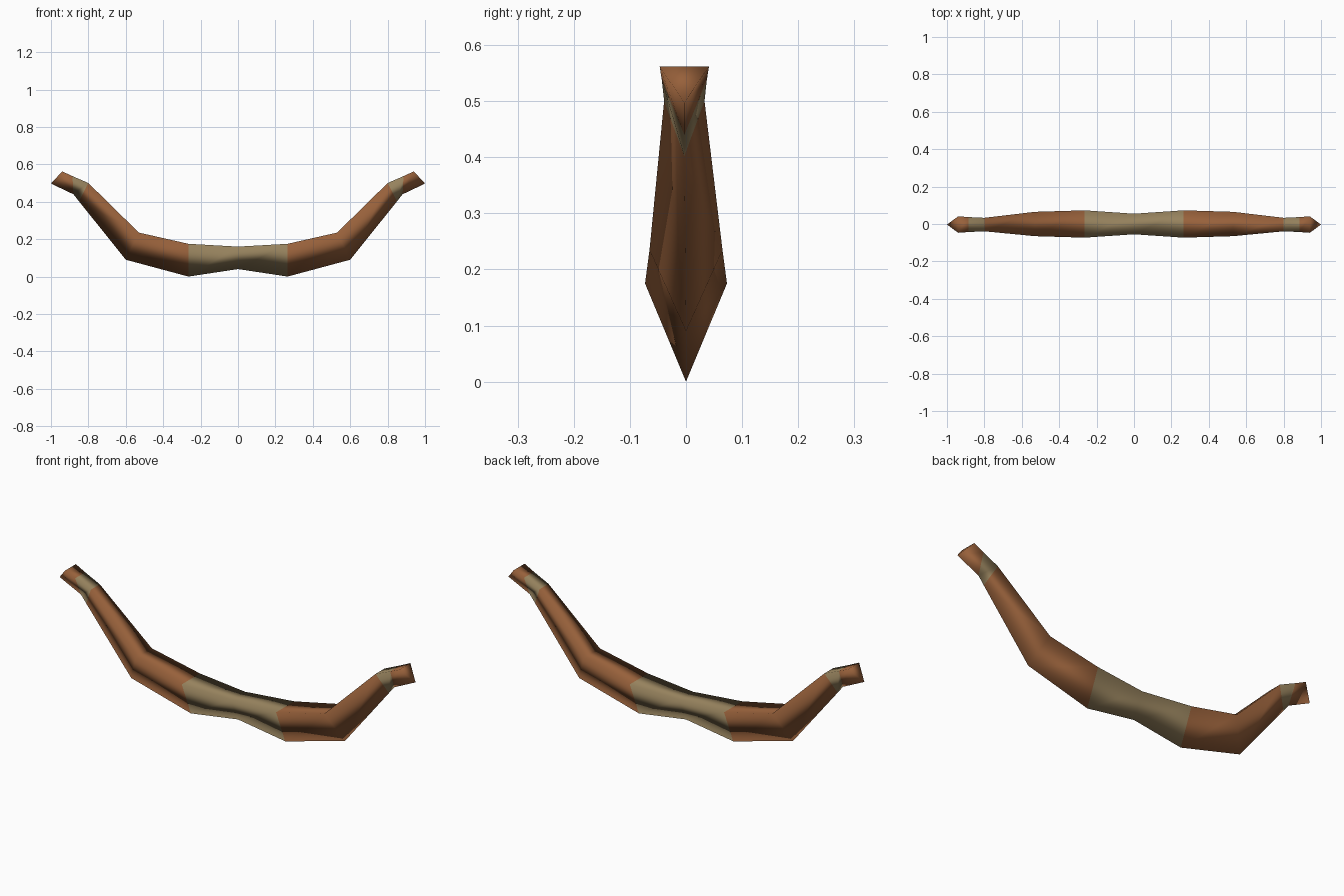
import bpy, bmesh

if "Cube" in bpy.data.objects:
    bpy.data.objects.remove(bpy.data.objects["Cube"])

def make_material(name, color):
    m = bpy.data.materials.new(name)
    m.diffuse_color = (*color, 1)
    m.use_nodes = True
    m.node_tree.nodes["Principled BSDF"].inputs["Base Color"].default_value = m.diffuse_color
    return m

wood = make_material("brown wood", (0.31, 0.118, 0.043))
wrap = make_material("tan wrap", (0.305, 0.223, 0.110))

# Half of the bow, centre to tip: flat inner side, keel on the outer side
# (inner x, inner z, keel x, keel z, half width, y shift)
half = [
    (0.00, 0.160, 0.00, 0.040, 0.055, 0.0),
    (0.265, 0.175, 0.265, 0.000, 0.073, 0.0),
    (0.53, 0.235, 0.60, 0.090, 0.065, 0.0),
    (0.80, 0.500, 0.85, 0.402, 0.036, -0.003),
    (0.885, 0.537, 0.88, 0.440, 0.040, -0.003),
    (0.94, 0.562, 1.00, 0.497, 0.044, -0.003),
]
wrapped = {0, 3}          # segments covered with wrapping

# Mirror the profile to get the full run of sections
sections = [(-a, b, -c, d, w, s) for a, b, c, d, w, s in half[:0:-1]] + half
mid = len(half) - 1

bm = bmesh.new()
rings = []
for ix, iz, kx, kz, w, s in sections:
    rings.append([bm.verts.new(p) for p in
                  ((ix, s - w, iz), (ix, s + w, iz), (kx, s, kz))])

# Skin neighbouring sections; grip and tip bands get the wrap colour
for i in range(len(rings) - 1):
    a, b = rings[i], rings[i + 1]
    segment = i - mid if i >= mid else mid - 1 - i
    for j in range(3):
        k = (j + 1) % 3
        f = bm.faces.new((a[j], a[k], b[k], b[j]))
        f.material_index = 1 if segment in wrapped else 0

# Tip ends
bm.faces.new(rings[0])
bm.faces.new(rings[-1])
for f in bm.faces:
    f.smooth = True
bmesh.ops.recalc_face_normals(bm, faces=bm.faces)

mesh = bpy.data.meshes.new("bow_body")
bm.to_mesh(mesh)
bm.free()
mesh.materials.append(wood)
mesh.materials.append(wrap)
bpy.context.collection.objects.link(bpy.data.objects.new("bow_body", mesh))
